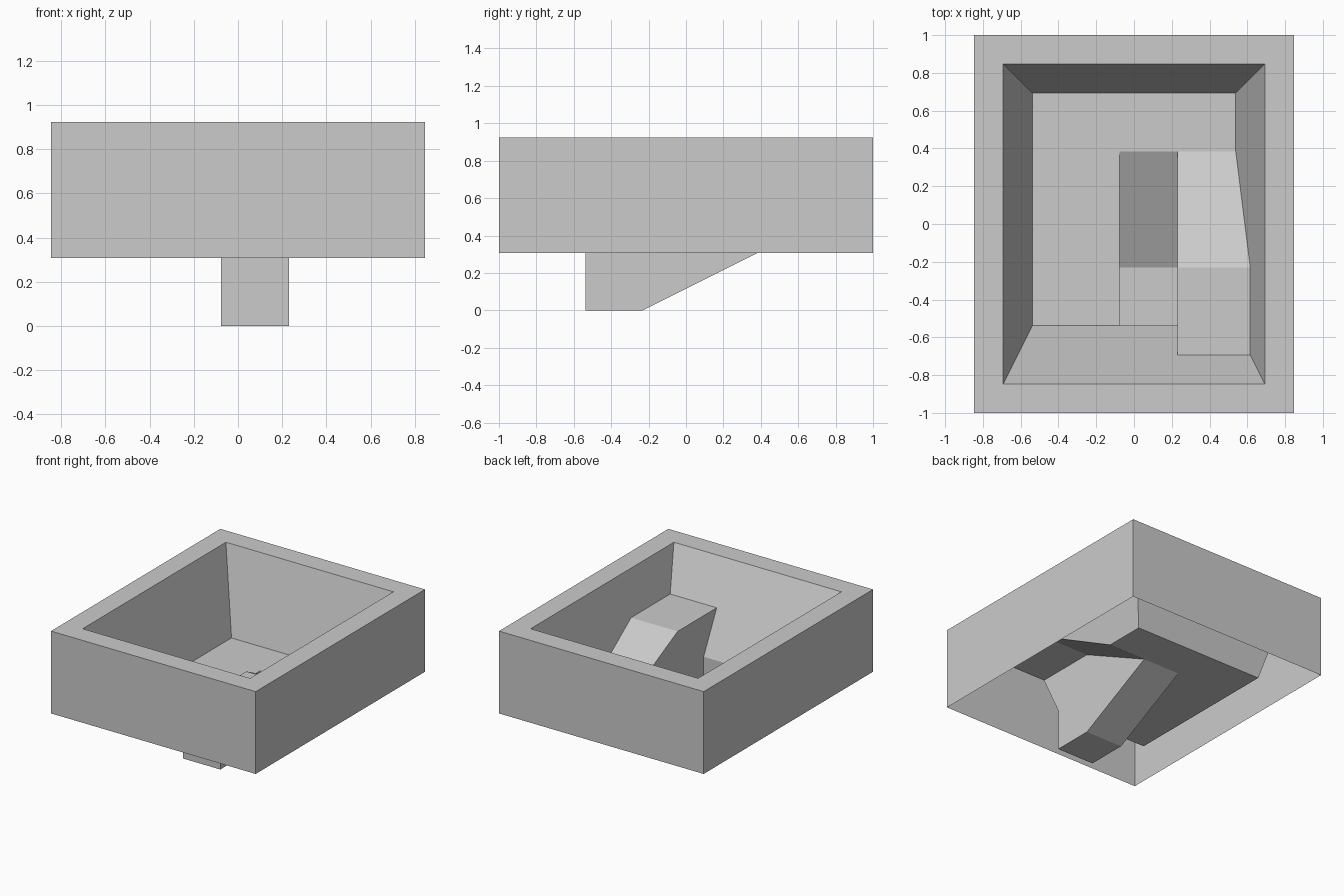
import bpy, bmesh
from mathutils import Vector

if "Cube" in bpy.data.objects:
    bpy.data.objects.remove(bpy.data.objects["Cube"])

U = 2 / 13  # the model sits on a 13-unit grid

grey = bpy.data.materials.new("light_grey")
grey.diffuse_color = (0.6, 0.6, 0.6, 1)
grey.use_nodes = True
grey.node_tree.nodes["Principled BSDF"].inputs["Base Color"].default_value = grey.diffuse_color


def shell(name, faces):
    """Open sheet object; each entry is (facing direction, corner points)."""
    bm = bmesh.new()
    for facing, pts in faces:
        f = bm.faces.new([bm.verts.new(Vector(p) * U) for p in pts])
        f.normal_update()
        if f.normal.dot(Vector(facing)) < 0:
            f.normal_flip()
    bmesh.ops.remove_doubles(bm, verts=bm.verts, dist=1e-4)
    me = bpy.data.meshes.new(name)
    bm.to_mesh(me)
    bm.free()
    me.materials.append(grey)
    ob = bpy.data.objects.new(name, me)
    bpy.context.collection.objects.link(ob)
    return ob


def ring(x, y, z):
    return [(-x, -y, z), (x, -y, z), (x, y, z), (-x, y, z)]


SIDES = [(0, -1, 0), (1, 0, 0), (0, 1, 0), (-1, 0, 0)]
low, top, inner = ring(5.5, 6.5, 2), ring(5.5, 6.5, 6), ring(4.5, 5.5, 6)

# Outer walls (open underneath) and flat rim
walls, rim = [], []
for i in range(4):
    j = (i + 1) % 4
    walls.append((SIDES[i], [low[i], low[j], top[j], top[i]]))
    rim.append(((0, 0, 1), [top[i], top[j], inner[j], inner[i]]))
shell("outer_walls", walls)
shell("rim", rim)

# Sloped basin walls, cut away where the raised ramp meets them
fl, br, bl = (-3.5, -3.5, 2), (3.5, 4.5, 2), (-3.5, 4.5, 2)
foot_l, foot_r = (1.5, 2.5, 2), (3.5, 2.5, 2)          # start of raised ramp
crest_l, crest_r = (1.5, -1.5, 4), (4, -1.5, 4)        # end of raised ramp
deck_l, deck_r = (1.5, -4.5, 4), (4, -4.5, 4)          # front of landing
shell("basin_walls", [
    ((0, 1, 0), [inner[0], inner[1], deck_r, deck_l, (1.5, -3.5, 2), fl]),
    ((-1, 0, 0), [inner[1], inner[2], br, foot_r, crest_r, deck_r]),
    ((0, -1, 0), [inner[2], inner[3], bl, br]),
    ((1, 0, 0), [inner[3], inner[0], fl, bl]),
])

# Floor around the stair opening
shell("floor", [
    ((0, 0, 1), [fl, (-0.5, -3.5, 2), (-0.5, 2.5, 2), (-0.5, 4.5, 2), bl]),
    ((0, 0, 1), [(-0.5, 2.5, 2), foot_l, foot_r, br, (-0.5, 4.5, 2)]),
])

# Raised ramp and landing
shell("raised_ramp", [
    ((0, 0, 1), [foot_l, foot_r, crest_r, crest_l]),
    ((0, 0, 1), [crest_l, crest_r, deck_r, deck_l]),
])


def side(x):
    """Side outline of the sunken ramp: foot, pit back, pit front, floor front."""
    return [(x, 2.5, 2), (x, -1.5, 0), (x, -3.5, 0), (x, -3.5, 2)]


# Sunken ramp; its right side carries on up as the side of the raised ramp
L, R = side(-0.5), side(1.5)
shell("sunken_ramp", [
    ((0, 0, 1), [L[0], R[0], R[1], L[1]]),
    ((0, 0, 1), [L[1], R[1], R[2], L[2]]),
    ((0, 1, 0), [L[2], R[2], R[3], L[3]]),
    ((1, 0, 0), L),
    ((-1, 0, 0), R + [deck_l, crest_l]),
])
